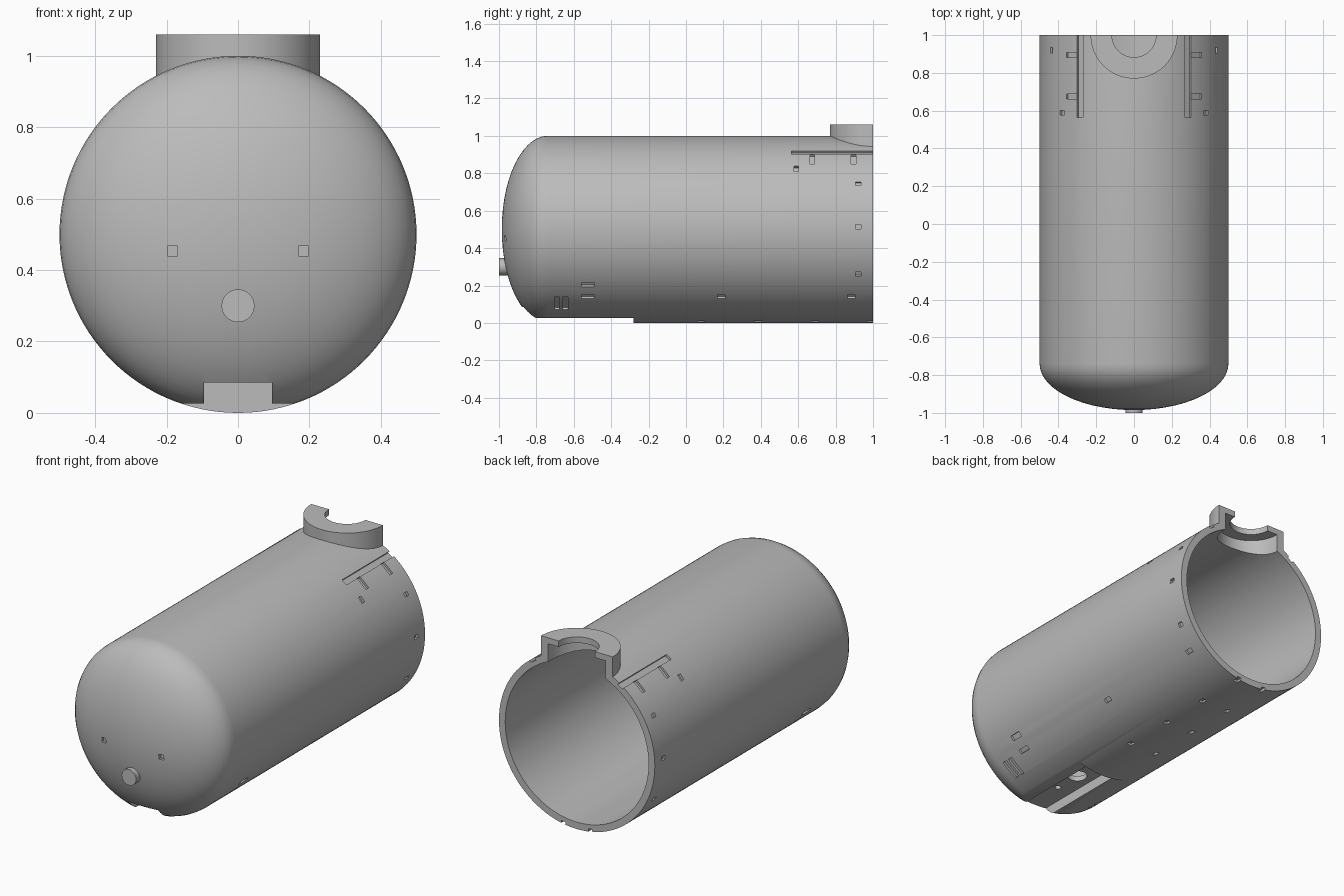
import bpy, bmesh, math
from mathutils import Matrix, Vector

old = bpy.data.objects.get("Cube")
if old:
    bpy.data.objects.remove(old, do_unlink=True)

R, WALL, CZ = 0.5, 0.04, 0.5        # tank radius, wall, axis height
DOME_Y, DOME_DEPTH = -0.74, 0.245   # where the dome starts, how far it bulges

steel = bpy.data.materials.new("grey_steel")
steel.use_nodes = True
grey = (0.5, 0.5, 0.5, 1)
steel.diffuse_color = grey
steel.node_tree.nodes["Principled BSDF"].inputs["Base Color"].default_value = grey


def to_object(name, bm):
    bmesh.ops.recalc_face_normals(bm, faces=bm.faces)
    mesh = bpy.data.meshes.new(name)
    bm.to_mesh(mesh)
    bm.free()
    ob = bpy.data.objects.new(name, mesh)
    bpy.context.scene.collection.objects.link(ob)
    return ob


def add_box(bm, size, matrix):
    bmesh.ops.create_cube(bm, size=1, matrix=matrix @ Matrix.Diagonal((*size, 1)))


def box(name, lo, hi):
    lo, hi = Vector(lo), Vector(hi)
    bm = bmesh.new()
    add_box(bm, hi - lo, Matrix.Translation((lo + hi) / 2))
    return to_object(name, bm)


def cylinder(name, r, x, y, z0, z1, segments=96):
    bm = bmesh.new()
    bmesh.ops.create_cone(bm, cap_ends=True, segments=segments, radius1=r, radius2=r,
                          depth=z1 - z0, matrix=Matrix.Translation((x, y, (z0 + z1) / 2)))
    return to_object(name, bm)


def domed_body(name, r, depth, y_end, steps=14):
    # Half-ellipse dome and straight shell, spun around the tank axis
    bm = bmesh.new()
    pts = [(r * math.sin(t), DOME_Y - depth * math.cos(t))
           for t in (i / steps * math.pi / 2 for i in range(steps + 1))]
    pts += [(r, y_end), (0, y_end)]
    verts = [bm.verts.new((x, y, CZ)) for x, y in pts]
    edges = [bm.edges.new(pair) for pair in zip(verts, verts[1:])]
    bmesh.ops.spin(bm, geom=verts + edges, cent=(0, 0, CZ), axis=(0, 1, 0),
                   angle=2 * math.pi, steps=128)
    bmesh.ops.remove_doubles(bm, verts=bm.verts, dist=1e-4)
    return to_object(name, bm)


def combine(ob, other, operation="DIFFERENCE", self_overlap=False):
    mod = ob.modifiers.new("cut", "BOOLEAN")
    mod.object, mod.operation, mod.solver = other, operation, "EXACT"
    mod.use_self = self_overlap
    bpy.context.view_layer.update()
    result = bpy.data.meshes.new_from_object(
        ob.evaluated_get(bpy.context.evaluated_depsgraph_get()))
    ob.modifiers.clear()
    ob.data = result
    bpy.data.objects.remove(other, do_unlink=True)


# Outer shell with the hatch collar on top
tank = domed_body("tank_shell", R, DOME_DEPTH, 1.1)
combine(tank, cylinder("collar", 0.23, 0, 1, 0.8, 1.06), "UNION")

# Hollow inside, leaving a raised housing over the underside pocket
cavity = domed_body("cavity", R - WALL, DOME_DEPTH - WALL, 1.2)
combine(cavity, box("housing", (-0.125, -1.1, -0.1), (0.125, -0.25, 0.115)))
combine(tank, cavity)

# Hatch bore with a narrower lip
combine(tank, cylinder("bore", 0.185, 0, 1, 0.8, 1.025))
combine(tank, cylinder("lip_hole", 0.117, 0, 1, 0.85, 1.2))

# Open back end
combine(tank, box("end_cut", (-1, 1, -1), (1, 2, 2)))

# Flattened underside, pocket and its two drain holes
combine(tank, box("flat_cut", (-1, -1.2, -0.2), (1, -0.28, 0.026)))
combine(tank, box("pocket_cut", (-0.095, -1.2, -0.2), (0.095, -0.28, 0.085)))
combine(tank, cylinder("large_drain", 0.054, 0, -0.485, 0.05, 0.2, 32))
combine(tank, cylinder("small_drain", 0.017, 0, -0.65, 0.05, 0.2, 24))

# Shallow slots around the shell: (y, z, length along y, width around, depth)
slots = [
    (0.59, 0.825, 0.024, 0.036, 0.015),
    (0.92, 0.745, 0.03, 0.022, 0.015),
    (0.92, 0.515, 0.03, 0.024, 0.015),
    (0.92, 0.26, 0.03, 0.025, 0.015),
    (0.885, 0.14, 0.045, 0.025, 0.015),
    (0.19, 0.14, 0.045, 0.025, 0.015),
    (-0.525, 0.14, 0.068, 0.025, 0.015),
    (-0.525, 0.205, 0.068, 0.03, 0.015),
    (-0.69, 0.103, 0.028, 0.11, 0.015),
    (-0.645, 0.103, 0.028, 0.11, 0.015),
]
slots += [(y, 0.0077, 0.035, 0.025, 0.015) for y in (0.08, 0.385, 0.69, 0.985)]
# Long rail groove and its two branches
slots += [(0.8, 0.91, 0.47, 0.036, 0.014)]
slots += [(y, 0.876, 0.026, 0.075, 0.012) for y in (0.675, 0.895)]

bm = bmesh.new()
for side in (-1, 1):
    for y, z, length, width, depth in slots:
        angle = side * math.acos((z - CZ) / R)
        place = (Matrix.Translation((0, y, CZ)) @ Matrix.Rotation(angle, 4, "Y")
                 @ Matrix.Translation((0, 0, R)))
        add_box(bm, (width, length, 2 * depth), place)
    # Square sockets on the dome
    add_box(bm, (0.028, 0.06, 0.028), Matrix.Translation((side * 0.184, -0.98, 0.453)))
combine(tank, to_object("slots", bm), self_overlap=True)

# Round nozzle on the dome
bm = bmesh.new()
bmesh.ops.create_cone(bm, cap_ends=True, segments=48, radius1=0.046, radius2=0.046, depth=0.07,
                      matrix=Matrix.Translation((0, -0.965, 0.3))
                      @ Matrix.Rotation(math.pi / 2, 4, "X"))
nozzle = to_object("front_nozzle", bm)

# Material and shading
for ob in (tank, nozzle):
    ob.data.materials.clear()
    ob.data.materials.append(steel)
    bpy.ops.object.select_all(action="DESELECT")
    ob.select_set(True)
    bpy.context.view_layer.objects.active = ob
    bpy.ops.object.shade_smooth_by_angle(angle=math.radians(30))
